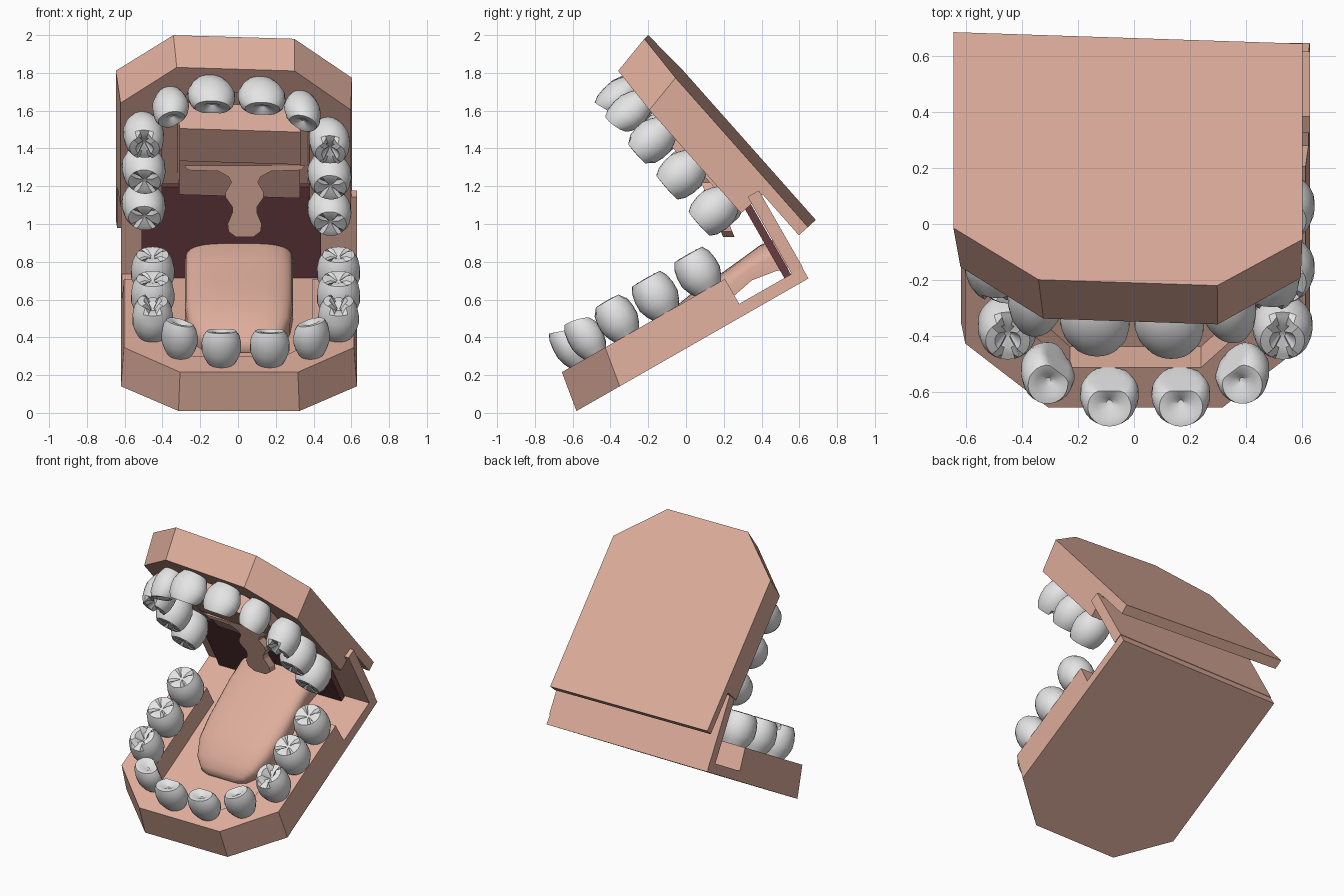
import bpy, bmesh, math
from mathutils import Matrix, Vector

cube = bpy.data.objects.get("Cube")
if cube:
    bpy.data.objects.remove(cube, do_unlink=True)


def material(name, rgb):
    m = bpy.data.materials.new(name)
    m.use_nodes = True
    m.diffuse_color = (*rgb, 1)
    m.node_tree.nodes["Principled BSDF"].inputs["Base Color"].default_value = (*rgb, 1)
    return m


GUM = material("gum pink", (0.73, 0.42, 0.33))
TOOTH = material("tooth grey", (0.78, 0.78, 0.78))
THROAT = material("throat dark red", (0.14, 0.046, 0.053))


def frame(x_axis, along, up, origin):
    """Jaw space: x across, y from front to hinge, z from outer plate to teeth."""
    m = Matrix((x_axis, along, up)).transposed().to_4x4()
    m.translation = Vector(origin)
    return m


LOWER = frame((1, 0, 0), (0, 0.868, 0.496), (0, -0.496, 0.868), (0.005, -0.58, 0.01))
UPPER = frame((1, -0.033, -0.03), (0, 0.664, -0.748), (0.045, -0.748, -0.664),
              (-0.022, -0.21, 1.99))


def finish(name, bm, space, mat, smooth=None):
    bm.transform(space)
    bmesh.ops.recalc_face_normals(bm, faces=bm.faces)
    me = bpy.data.meshes.new(name)
    bm.to_mesh(me)
    bm.free()
    me.materials.append(mat)
    ob = bpy.data.objects.new(name, me)
    bpy.context.collection.objects.link(ob)
    if smooth:
        bpy.ops.object.select_all(action="DESELECT")
        ob.select_set(True)
        bpy.context.view_layer.objects.active = ob
        bpy.ops.object.shade_smooth_by_angle(angle=math.radians(smooth))
    return ob


def loft(name, rings, space, mat, smooth=None):
    """Skin a list of equal closed rings and cap both ends."""
    bm = bmesh.new()
    loops = [[bm.verts.new(p) for p in ring] for ring in rings]
    n = len(loops[0])
    for a, b in zip(loops, loops[1:]):
        for i in range(n):
            j = (i + 1) % n
            bm.faces.new((a[i], a[j], b[j], b[i]))
    bm.faces.new(loops[0])
    bm.faces.new(loops[-1])
    return finish(name, bm, space, mat, smooth)


def box(name, x, y, z, space, mat):
    ring = [(x[0], y[0]), (x[1], y[0]), (x[1], y[1]), (x[0], y[1])]
    return loft(name, [[(*p, h) for p in ring] for h in z], space, mat)


def mirrored(half):
    return half + [(-x, y) for x, y in reversed(half)]


# Jaw plates with a raised rim; outer walls lean inward
RIM_H, FLOOR_H = 0.217, 0.065


def lean(pts, z, back):
    t = z / RIM_H
    out = []
    for x, y in pts:
        s = 1 - 0.025 * t
        out.append((x * s, y if y >= back else y + 0.035 * t, z))
    return out


def jaw(prefix, space, length):
    outer = [(0.625, 0.264), (0.32, 0)]
    floor = mirrored([(0.625, length)] + outer)
    loft(prefix + "_jaw_plate", [lean(floor, z, 1) for z in (0, FLOOR_H)], space, GUM)
    inner = [(0.235, 0.2), (0.39, 0.36), (0.39, 1.03)]
    arch = mirrored([(0.625, 1.03)] + outer)
    inside = mirrored(inner[::-1])[::-1]
    loft(prefix + "_jaw_rim",
         [lean(arch, z, 1) + [(x, y, z) for x, y in inside] for z in (FLOOR_H, RIM_H)],
         space, GUM)


jaw("lower", LOWER, 1.415)
jaw("upper", UPPER, 1.32)
box("hinge_wall", (-0.625, 0.625), (1.35, 1.418), (FLOOR_H, 0.535), LOWER, GUM)
box("throat_panel", (-0.515, 0.435), (1.305, 1.345), (FLOOR_H, 0.62), LOWER, THROAT)

# Teeth: turned crowns reshaped by kind
PROFILE = [(0.07, 0.2), (0.098, 0.245), (0.115, 0.29), (0.115, 0.34),
           (0.105, 0.39), (0.085, 0.425), (0.05, 0.428), (0.012, 0.41)]
SEG = 24


def tooth(name, kind, x, y, width, turn, space):
    k = width / 0.23
    c, s = math.cos(turn), math.sin(turn)
    rings = []
    for level, (r, h) in enumerate(PROFILE):
        ring = []
        for i in range(SEG):
            a = math.tau * i / SEG
            px, py, pz = r * k * math.cos(a), r * math.sin(a), h
            if kind == "cutter":
                # flat inner side and an edge sloping back from the front
                py = min(py * 0.8, 0.055)
                if level > 2:
                    pz -= 0.55 * (py + 0.06) * (level - 2) / 5
            elif kind == "premolar":
                py *= k
                if level > 4 and abs(px) < 0.03:
                    pz -= 0.035
            else:
                py *= k
                if level == 6 and i % 6 == 3:
                    pz -= 0.025
            ring.append((x + px * c - py * s, y + px * s + py * c, pz))
        rings.append(ring)
    loft(name, rings, space, TOOTH, 35)


def tooth_row(prefix, space, shift, incisor_x, incisor_w):
    layout = [("incisor", "cutter", incisor_x, 0.145, incisor_w, 0),
              ("canine", "cutter", 0.348, 0.238, 0.2, 0.72),
              ("premolar", "premolar", 0.492, 0.43, 0.215, 0),
              ("front_molar", "molar", 0.492, 0.668, 0.23, 0),
              ("back_molar", "molar", 0.492, 0.925, 0.23, 0)]
    for side, sign in (("left", 1), ("right", -1)):
        for part, kind, x, y, w, turn in layout:
            tooth(f"{prefix}_{part}_{side}", kind, sign * x + shift, y, w, sign * turn, space)


tooth_row("lower", LOWER, 0.035, 0.128, 0.21)
tooth_row("upper", UPPER, 0, 0.133, 0.25)

# Tongue: rounded sections from tip to throat (along, half width, bottom, top)
STATIONS = [(0.5, 0.11, 0.07, 0.1), (0.52, 0.17, 0.065, 0.13), (0.58, 0.225, 0.065, 0.17),
            (0.7, 0.27, 0.065, 0.215), (0.85, 0.285, 0.07, 0.24), (1.0, 0.285, 0.11, 0.25),
            (1.15, 0.285, 0.14, 0.265), (1.28, 0.285, 0.12, 0.28), (1.35, 0.275, 0.1, 0.27)]
sections = []
for y, w, low, top in STATIONS:
    ring = [(-w, y, low), (w, y, low)]
    for i in range(13):
        a = math.pi * i / 12
        ring.append((w * math.copysign(abs(math.cos(a)) ** 0.55, math.cos(a)), y,
                     low + (top - low) * (0.45 + 0.55 * math.sin(a) ** 0.8)))
    sections.append(ring)
loft("tongue", sections, LOWER, GUM, 40)

# Palate in two steps, with the hanging uvula in front of it
box("palate_front", (-0.3, 0.34), (0.42, 0.65), (FLOOR_H, 0.27), UPPER, GUM)
box("palate_back", (-0.3, 0.34), (0.65, 0.91), (FLOOR_H, 0.245), UPPER, GUM)
HALF = [(0.32, 1.31), (0.3, 1.285), (0.14, 1.28), (0.085, 1.25), (0.07, 1.22), (0.1, 1.17),
        (0.1, 1.14), (0.065, 1.09), (0.065, 1.06), (0.09, 1.0), (0.085, 0.96), (0.045, 0.93)]
outline = mirrored(HALF)
loft("uvula", [[(x + 0.035, 0.045 + (1.31 - z) * 0.4 + d, z) for x, z in outline]
               for d in (0, 0.06)], Matrix.Identity(4), GUM)
